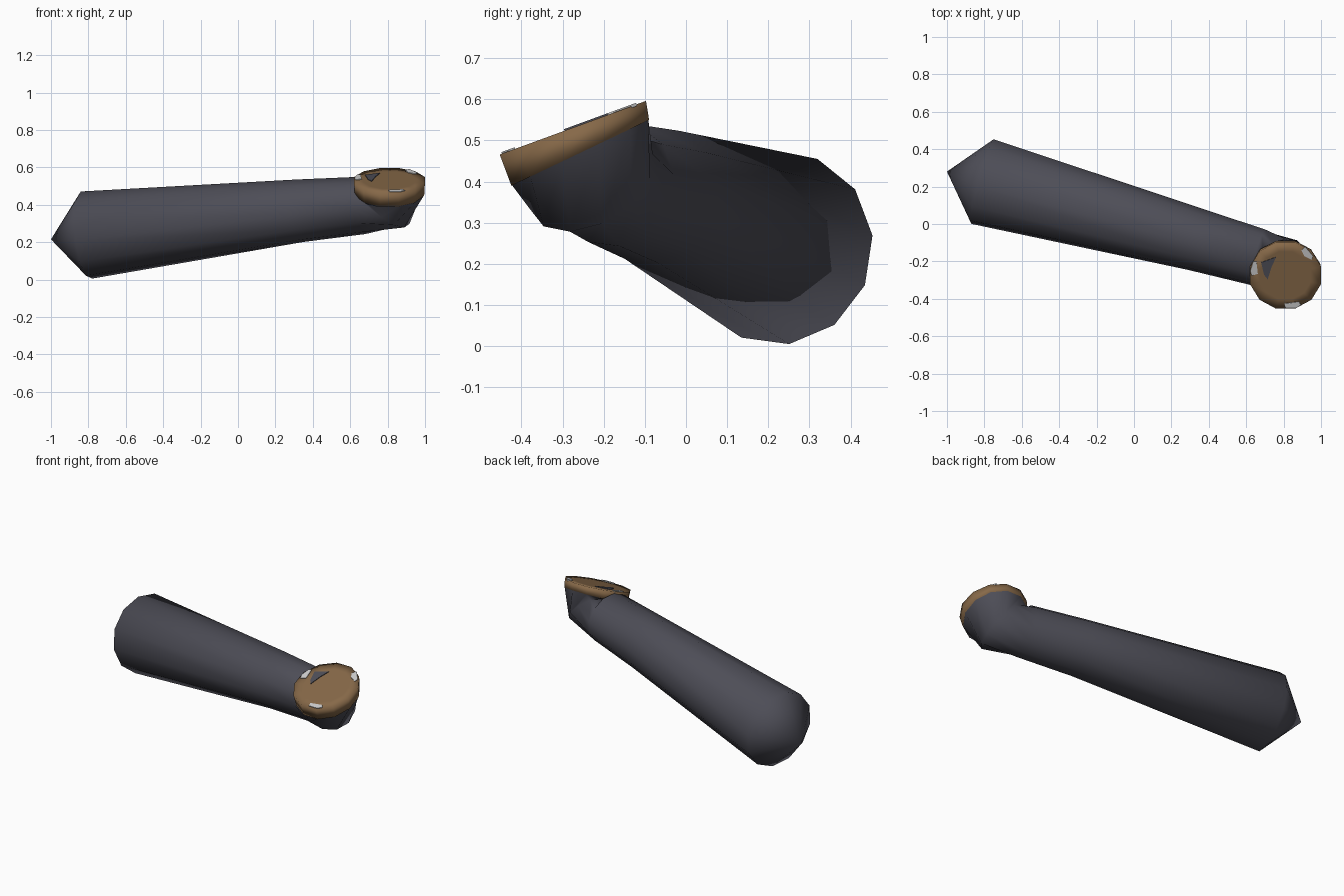
import bpy, bmesh, math
from mathutils import Vector

if "Cube" in bpy.data.objects:
    bpy.data.objects.remove(bpy.data.objects["Cube"], do_unlink=True)

SIDES = 12


def material(name, rgb):
    m = bpy.data.materials.new(name)
    m.use_nodes = True
    m.diffuse_color = (*rgb, 1)
    m.node_tree.nodes["Principled BSDF"].inputs["Base Color"].default_value = (*rgb, 1)
    return m


charcoal = material("charcoal", (0.075, 0.075, 0.095))
brown = material("brown", (0.24, 0.14, 0.065))
pale_grey = material("pale grey", (0.6, 0.6, 0.6))


def finish(bm, name, mat, smooth=True):
    bmesh.ops.recalc_face_normals(bm, faces=bm.faces)
    mesh = bpy.data.meshes.new(name)
    bm.to_mesh(mesh)
    bm.free()
    mesh.materials.append(mat)
    for p in mesh.polygons:
        p.use_smooth = smooth
    ob = bpy.data.objects.new(name, mesh)
    bpy.context.collection.objects.link(ob)
    return ob


def ring(bm, centre, normal, radius, turn):
    n = Vector(normal).normalized()
    y = Vector((0, 1, 0))
    u = (y - n * n.dot(y)).normalized()
    v = n.cross(u)
    verts = []
    for i in range(SIDES):
        a = math.radians(turn) + math.tau * i / SIDES
        verts.append(bm.verts.new(Vector(centre) + radius * (u * math.cos(a) + v * math.sin(a))))
    return verts


def loft(name, rings, mat, start=None, end=None):
    bm = bmesh.new()
    loops = [ring(bm, *r) for r in rings]
    for a, b in zip(loops, loops[1:]):
        for i in range(SIDES):
            j = (i + 1) % SIDES
            bm.faces.new((a[i], a[j], b[j], b[i]))
    for tip, loop in ((start, loops[0]), (end, loops[-1])):
        if tip:
            p = bm.verts.new(tip)
            for i in range(SIDES):
                bm.faces.new((loop[i], loop[(i + 1) % SIDES], p))
    return finish(bm, name, mat)


# Tapered limb with a pointed end and a mitred elbow
axis = Vector((0.96, -0.267, 0.1)).normalized()
face = Vector((0, -0.344, 0.939))
under = Vector((0, -0.43, 0.9))
loft("tapered_limb", [
    ((-0.81, 0.227, 0.238), axis, 0.236, 6),
    ((0.33, -0.083, 0.368), axis, 0.169, 6),
    ((0.66, -0.177, 0.396), axis, 0.155, 6),
    ((0.79, -0.23, 0.40), axis + face, 0.165, 10),
    ((0.81, -0.257, 0.47), under, 0.19, 15),
], charcoal, start=(-1, 0.28, 0.215))

# Round end pad
pad_centre = Vector((0.81, -0.275, 0.531))
loft("end_pad", [
    ((0.81, -0.257, 0.47), under, 0.192, 15),
    (pad_centre, face, 0.196, 15),
    (pad_centre, face, 0.14, 15),
], brown, start=(0.81, -0.257, 0.47), end=pad_centre)


def pad_plate(name, outline, mat):
    bm = bmesh.new()
    layers = []
    for lift in (-0.004, 0.004):
        layers.append([bm.verts.new(Vector((x, y, pad_centre.z + (y - pad_centre.y) * 0.366))
                                    + face * lift) for x, y in outline])
    low, high = layers
    bm.faces.new(low)
    bm.faces.new(high)
    for i in range(len(low)):
        j = (i + 1) % len(low)
        bm.faces.new((low[i], low[j], high[j], high[i]))
    return finish(bm, name, mat, False)


# Pale patches on the rim and the dark patch near the middle
pad_plate("front_patch", [(0.805, -0.425), (0.81, -0.447), (0.87, -0.447),
                          (0.892, -0.43), (0.88, -0.415)], pale_grey)
pad_plate("right_patch", [(0.622, -0.25), (0.63, -0.275), (0.662, -0.265),
                          (0.655, -0.2), (0.637, -0.2)], pale_grey)
pad_plate("back_patch", [(0.895, -0.14), (0.915, -0.12), (0.957, -0.17),
                         (0.95, -0.19), (0.91, -0.17)], pale_grey)
pad_plate("dark_patch", [(0.68, -0.205), (0.76, -0.175), (0.735, -0.23),
                         (0.715, -0.295), (0.695, -0.27)], charcoal)
